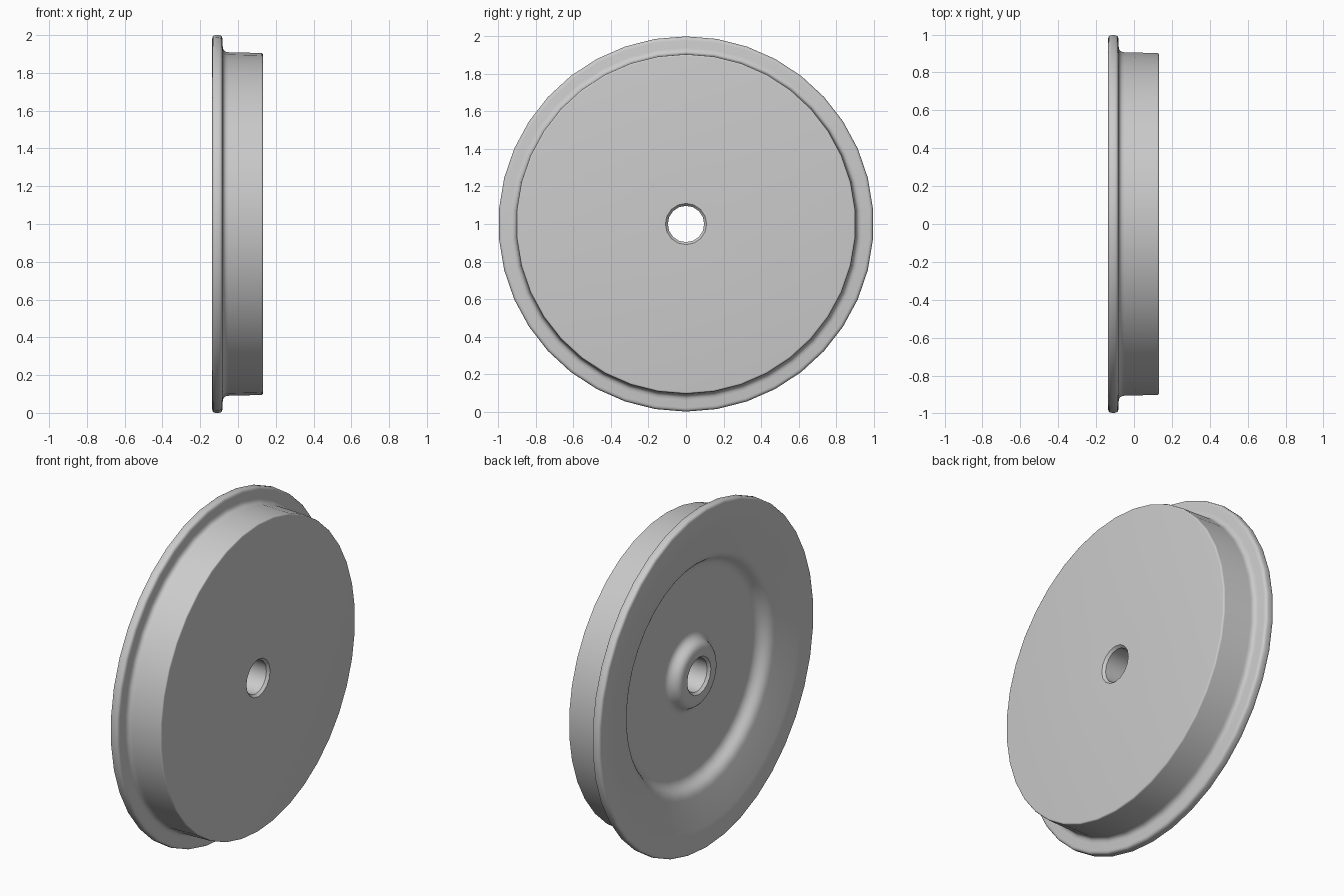
import bpy, bmesh, math
from mathutils import Matrix, Vector

cube = bpy.data.objects.get("Cube")
if cube:
    bpy.data.objects.remove(cube, do_unlink=True)

steel = bpy.data.materials.new("grey_steel")
steel.use_nodes = True
GREY = (0.6, 0.6, 0.6, 1)
steel.diffuse_color = GREY
steel.node_tree.nodes["Principled BSDF"].inputs["Base Color"].default_value = GREY


def rounded(corners, steps=4):
    """Turn (x, radius, rounding) corners into a profile with soft bends."""
    points = []
    for i, (x, r, size) in enumerate(corners):
        p = Vector((x, r))
        if size == 0:
            points.append(p)
            continue
        before = Vector(corners[i - 1][:2])
        after = Vector(corners[i + 1][:2])
        a = p + (before - p).normalized() * size
        b = p + (after - p).normalized() * size
        for k in range(steps + 1):
            t = k / steps
            points.append(a * (1 - t) ** 2 + p * 2 * t * (1 - t) + b * t ** 2)
    return points


def lathe(name, profile, sides):
    """Spin a profile that starts and ends on the axle around the x axis."""
    bm = bmesh.new()
    rings = []
    for x, r in profile:
        if r == 0:
            rings.append([bm.verts.new((x, 0, 1))] * sides)
        else:
            rings.append([bm.verts.new((x, r * math.sin(a), 1 + r * math.cos(a)))
                          for a in (math.tau * k / sides for k in range(sides))])
    for low, high in zip(rings, rings[1:]):
        for k in range(sides):
            n = (k + 1) % sides
            corners = list(dict.fromkeys((low[k], low[n], high[n], high[k])))
            bm.faces.new(corners)
    bmesh.ops.recalc_face_normals(bm, faces=bm.faces)
    mesh = bpy.data.meshes.new(name)
    bm.to_mesh(mesh)
    bm.free()
    mesh.materials.append(steel)
    obj = bpy.data.objects.new(name, mesh)
    bpy.context.collection.objects.link(obj)
    return obj


# Wheel section: hub, dished web, flange, tread and flat outer face
wheel = lathe("flanged_wheel", rounded([
    (-0.085, 0, 0),
    (-0.085, 0.175, 0.03),
    (-0.02, 0.21, 0.03),
    (-0.02, 0.62, 0.035),
    (-0.085, 0.665, 0.03),
    (-0.135, 0.90, 0.03),
    (-0.137, 1.0, 0.02),
    (-0.083, 1.0, 0.02),
    (-0.08, 0.91, 0.03),
    (0.132, 0.905, 0.01),
    (0.132, 0, 0)]), 38)

# Axle bore with a chamfer at each mouth
bore = lathe("bore_cutter", [
    (-0.2, 0), (-0.2, 0.11), (-0.085, 0.11), (-0.07, 0.097),
    (0.117, 0.097), (0.132, 0.11), (0.2, 0.11), (0.2, 0)], 16)
bore.hide_render = True

cut = wheel.modifiers.new("axle_bore", "BOOLEAN")
cut.object = bore
cut.operation = "DIFFERENCE"
cut.solver = "EXACT"
bpy.ops.object.select_all(action="DESELECT")
wheel.select_set(True)
bpy.context.view_layer.objects.active = wheel
bpy.ops.object.modifier_apply(modifier=cut.name)
bpy.data.objects.remove(bore, do_unlink=True)
bpy.ops.object.shade_smooth_by_angle(angle=math.radians(30))
